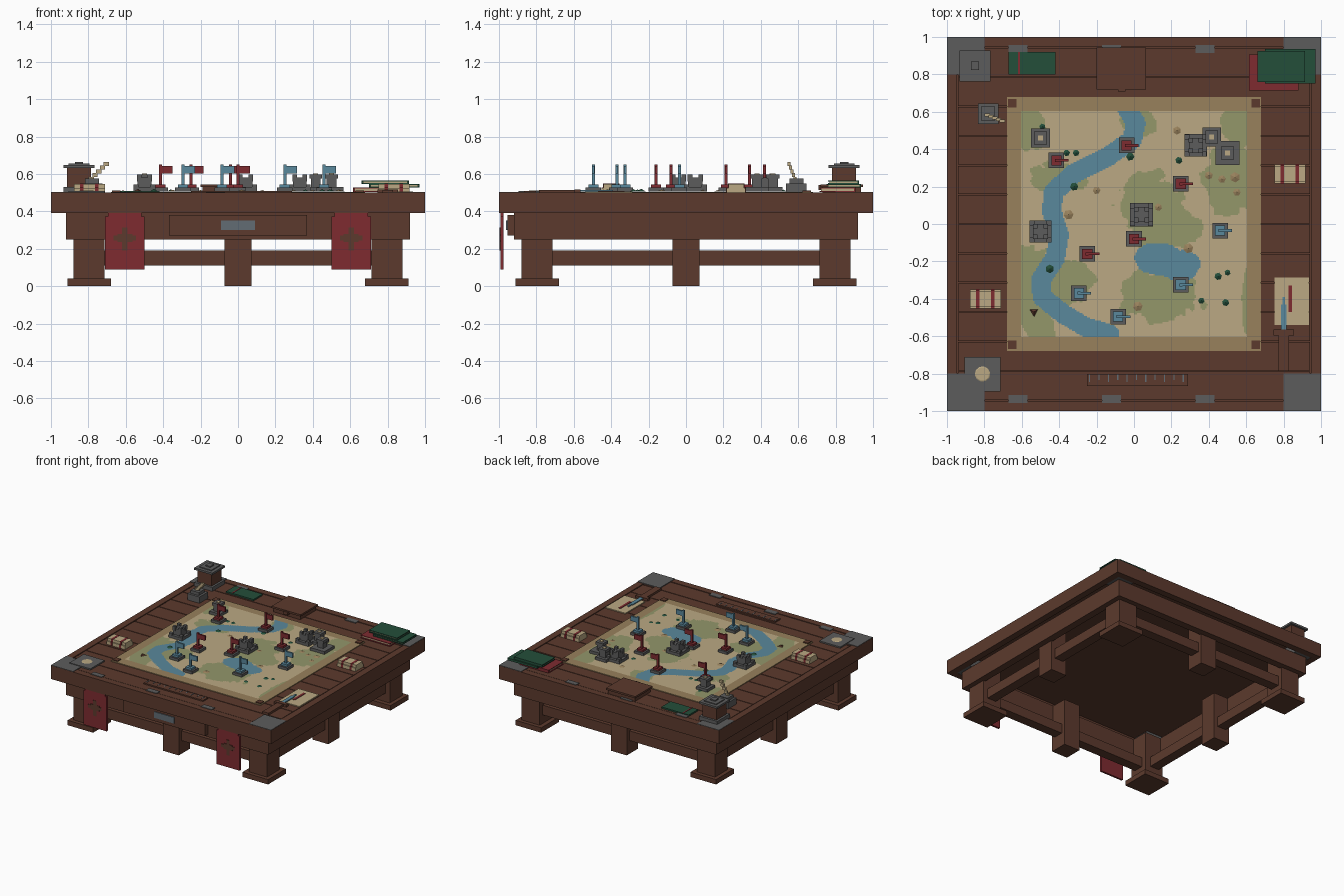
import bpy, bmesh, math, random
from mathutils import Vector, Matrix, noise

random.seed(4)


def srgb(r, g, b):
    return tuple(((c / 255 + 0.055) / 1.055) ** 2.4 if c > 10 else c / 3294 for c in (r, g, b)) + (1,)


MATS = {}
for key, rgb in {"wood brown": (92, 58, 45), "iron grey": (92, 92, 92), "map border": (152, 129, 92),
                 "parchment": (187, 169, 131), "map green": (147, 151, 106), "water blue": (90, 136, 156),
                 "banner red": (126, 43, 48), "dark green": (35, 78, 58), "steel": (98, 108, 116)}.items():
    MATS[key] = bpy.data.materials.new(key)
    MATS[key].diffuse_color = srgb(*rgb)


def finish(name, bm, *mats):
    me = bpy.data.meshes.new(name)
    bm.to_mesh(me)
    bm.free()
    for m in mats:
        me.materials.append(MATS[m])
    ob = bpy.data.objects.new(name, me)
    bpy.context.collection.objects.link(ob)
    return ob


def part(name, mat, boxes):
    """One object from boxes given as (x0, x1, y0, y1, z0, z1)."""
    bm = bmesh.new()
    for x0, x1, y0, y1, z0, z1 in boxes:
        m = Matrix.Translation(((x0 + x1) / 2, (y0 + y1) / 2, (z0 + z1) / 2)) @ \
            Matrix.Diagonal((x1 - x0, y1 - y0, z1 - z0, 1))
        bmesh.ops.create_cube(bm, size=1, matrix=m)
    return finish(name, bm, mat)


def sq(x, y, s, z0, z1):
    return (x - s / 2, x + s / 2, y - s / 2, y + s / 2, z0, z1)


def frame(r, w, z0, z1):
    """Four boards around a square of half-size r, board width w."""
    return [(-r, r, -r, -r + w, z0, z1), (-r, r, r - w, r, z0, z1),
            (-r, -r + w, -r + w, r - w, z0, z1), (r - w, r, -r + w, r - w, z0, z1)]


def cones(name, mat, spots, r, h, z, seg=6, top=0.0):
    bm = bmesh.new()
    for x, y in spots:
        k = random.uniform(0.8, 1.2)
        bmesh.ops.create_cone(bm, cap_ends=True, segments=seg, radius1=r * k, radius2=top, depth=h * k,
                              matrix=Matrix.Translation((x, y, z + h * k / 2)) @ Matrix.Rotation(k * 9, 4, "Z"))
    return finish(name, bm, mat)


S = (-1, 1)
# Table body: hollow apron and rim under a thin plank deck
part("deck", "wood brown", [(-0.95, 0.95, -0.95, 0.95, 0.47, 0.488)])
part("apron", "wood brown", frame(0.92, 0.06, 0.25, 0.392))
part("top_rim", "wood brown", frame(1, 0.054, 0.39, 0.5))
p = 1.886 / 12
part("top_planks", "wood brown", [(-0.94, 0.94, -0.943 + i * p + 0.003, -0.943 + (i + 1) * p - 0.003, 0.487, 0.498)
                                  for i in range(12)])
part("corner_caps", "iron grey", [sq(0.8995 * a, 0.8995 * b, 0.2, 0.391, 0.504) for a in S for b in S])
part("edge_clamps", "iron grey", [(x - 0.05, x + 0.05, 0.935 * b - 0.022, 0.935 * b + 0.022, 0.49, 0.504)
                                  for x in (-0.62, -0.12, 0.38) for b in S])

# Legs, feet and stretchers
part("corner_legs", "wood brown", [sq(0.797 * a, 0.797 * b, 0.165, 0.04, 0.39) for a in S for b in S])
part("feet", "wood brown", [sq(0.795 * a, 0.795 * b, 0.232, 0, 0.04) for a in S for b in S])
part("middle_legs", "wood brown", [sq(x, y, 0.145, 0, 0.39) for x, y in ((0, 0.8), (0, -0.8), (0.8, 0), (-0.8, 0))])
part("stretchers", "wood brown", [(-0.8, 0.8, 0.8 * b - 0.04, 0.8 * b + 0.04, 0.11, 0.19) for b in S] +
     [(0.8 * a - 0.04, 0.8 * a + 0.04, -0.8, 0.8, 0.11, 0.19) for a in S])

# Drawer and hanging banners at the front
part("drawer_front", "wood brown", [(-0.37, 0.37, -0.955, -0.92, 0.27, 0.38)])
part("drawer_plate", "steel", [(-0.09, 0.09, -0.962, -0.95, 0.3, 0.35)])
for a in S:
    x = 0.605 * a
    part("banner", "banner red", [(x - 0.105, x + 0.105, -0.992, -0.976, 0.09, 0.372),
                                  (x - 0.09, x + 0.09, -0.992, -0.976, 0.372, 0.395)])
    part("banner_cross", "wood brown", [(x - 0.06, x + 0.06, -0.996, -0.99, 0.245, 0.27),
                                        (x - 0.014, x + 0.014, -0.996, -0.99, 0.19, 0.315),
                                        (x - 0.04, x + 0.04, -0.996, -0.99, 0.235, 0.28)])

# Map sheet: grid coloured by river distance, lake and meadow ellipses
part("map_border", "map border", [(-0.68, 0.68, -0.68, 0.68, 0.49, 0.504)])
part("map_pins", "wood brown", [sq(0.65 * a, 0.645 * b, 0.045, 0.5, 0.511) for a in S for b in S])
RIVER = [Vector(v) for v in ((-0.05, 0.64), (0.01, 0.54), (-0.01, 0.45), (-0.14, 0.36), (-0.32, 0.27), (-0.43, 0.17),
                             (-0.44, 0.07), (-0.4, -0.06), (-0.42, -0.18), (-0.5, -0.3), (-0.49, -0.39),
                             (-0.38, -0.48), (-0.26, -0.55), (-0.13, -0.59))]
LAKE = [(0.14, -0.19, 0.13, 0.09), (0.25, -0.22, 0.1, 0.08)]
MEADOW = [(-0.57, 0.5, 0.09, 0.15), (-0.4, 0.25, 0.16, 0.08), (-0.52, -0.37, 0.15, 0.25), (-0.36, -0.3, 0.14, 0.12),
          (0.08, 0.12, 0.18, 0.15), (0.16, -0.02, 0.2, 0.11), (0.5, 0.22, 0.14, 0.18), (0.55, 0.52, 0.09, 0.1),
          (0.14, -0.38, 0.21, 0.15), (0.62, -0.45, 0.04, 0.2), (0.02, 0.55, 0.1, 0.08)]


def inside(blobs, x, y, wob):
    return any(((x - a) / r) ** 2 + ((y - b) / s) ** 2 < 1 + wob for a, b, r, s in blobs)


def river_distance(q):
    best = 9
    for a, b in zip(RIVER, RIVER[1:]):
        d = b - a
        t = min(1, max(0, (q - a).dot(d) / d.length_squared))
        best = min(best, (q - a - d * t).length)
    return best


bm = bmesh.new()
bmesh.ops.create_grid(bm, x_segments=150, y_segments=150, size=0.605, matrix=Matrix.Translation((0, 0, 0.507)))
for f in bm.faces:
    x, y, _ = f.calc_center_median()
    n = noise.noise(Vector((x * 9, y * 9, 3))) + 0.5 * noise.noise(Vector((x * 25, y * 25, 1)))
    if river_distance(Vector((x, y))) < 0.052 or inside(LAKE, x, y, n * 0.3):
        f.material_index = 2
    elif inside(MEADOW, x, y, n * 0.7):
        f.material_index = 1
finish("map_sheet", bm, "parchment", "map green", "water blue")

# Map scenery
cones("trees", "dark green", [(-0.31, 0.38), (-0.49, 0.52), (0.24, 0.34), (0.36, -0.41), (0.5, -0.26), (0.49, -0.42),
                              (-0.45, -0.24), (-0.32, 0.2), (-0.02, 0.36), (-0.36, 0.38), (0.45, -0.28)],
      0.02, 0.012, 0.507)
cones("hills", "map border", [(0.4, 0.26), (0.55, 0.17), (0.13, 0.09), (0.47, 0.24), (0.54, 0.25), (0.29, -0.13),
                              (0.02, -0.44), (-0.35, 0.05), (-0.2, 0.18), (0.23, 0.5)], 0.024, 0.008, 0.507)
cones("tent", "wood brown", [(-0.535, -0.47)], 0.024, 0.012, 0.507, 3)

# Castles and watch towers
for x, y, s in ((-0.5, -0.04, 0.12), (0.04, 0.05, 0.125), (0.33, 0.42, 0.12)):
    k = s * 0.38
    part("castle_piece", "iron grey", [sq(x, y, s, 0.505, 0.53), sq(x, y, s * 0.62, 0.53, 0.58)] +
         [sq(x + k * a, y + k * b, s * 0.22, 0.53, 0.545) for a in S for b in S] +
         [sq(x + k * 0.6 * a, y + k * 0.6 * b, s * 0.2, 0.56, 0.597) for a in S for b in S])
for x, y, s in ((-0.5, 0.46, 0.1), (0.415, 0.465, 0.1), (0.5, 0.38, 0.13)):
    part("tower_piece", "iron grey", [sq(x, y, s, 0.505, 0.53), sq(x, y, 0.052, 0.53, 0.575),
                                      sq(x, y, 0.068, 0.575, 0.597)])
    part("tower_top", "parchment", [sq(x, y, 0.026, 0.59, 0.602)])

# Army markers with flags
ARMIES = {"banner red": ((-0.415, 0.34), (-0.04, 0.42), (0.25, 0.215), (0, -0.08), (-0.25, -0.16)),
          "water blue": ((0.46, -0.035), (-0.295, -0.37), (0.25, -0.325), (-0.085, -0.495))}
for mat, spots in ARMIES.items():
    for x, y in spots:
        part("marker_base", "iron grey", [sq(x, y, 0.083, 0.505, 0.528)])
        part("marker_flag", mat, [sq(x, y, 0.054, 0.528, 0.545), sq(x, y, 0.016, 0.545, 0.65),
                                  (x, x + 0.065, y - 0.007, y + 0.007, 0.603, 0.642)])

# Lantern
x, y = -0.85, 0.845
part("lantern_frame", "iron grey", [sq(x, y, 0.165, 0.497, 0.53), sq(x, y, 0.165, 0.632, 0.648),
                                    sq(x, y, 0.11, 0.648, 0.655), sq(x, y, 0.045, 0.655, 0.664)])
part("lantern_body", "wood brown", [sq(x, y, 0.13, 0.53, 0.632)])

# Inkwell and quill
part("inkwell", "iron grey", [sq(-0.78, 0.59, 0.11, 0.497, 0.55), sq(-0.78, 0.59, 0.075, 0.55, 0.575)])
a, b = Vector((-0.785, 0.582, 0.575)), Vector((-0.705, 0.55, 0.655))
part("quill", "parchment", [(q.x - 0.014, q.x + 0.014, q.y - 0.008, q.y + 0.008, q.z - 0.012, q.z + 0.01)
                            for q in (a.lerp(b, i / 4) for i in range(5))])


# Books and chest along the back
def book(mat, x0, x1, y0, y1, z0, z1):
    part("book_cover", mat, [(x0, x1, y0, y1, z0, z0 + 0.006), (x0, x1, y0, y1, z1 - 0.006, z1),
                             (x0, x1, y1 - 0.008, y1, z0, z1)])
    part("book_pages", "parchment", [(x0 + 0.008, x1 - 0.008, y0 + 0.008, y1 - 0.006, z0 + 0.005, z1 - 0.005)])


book("banner red", 0.615, 0.88, 0.715, 0.905, 0.503, 0.528)
book("dark green", 0.7, 0.97, 0.752, 0.935, 0.528, 0.546)
book("dark green", 0.66, 0.915, 0.758, 0.925, 0.546, 0.566)
part("flat_book", "dark green", [(-0.67, -0.42, 0.8, 0.92, 0.495, 0.51)])
part("book_ribbon", "banner red", [(-0.62, -0.61, 0.8, 0.92, 0.509, 0.512)])
part("chest", "wood brown", [(-0.19, 0.055, 0.73, 0.935, 0.497, 0.53), (-0.2, 0.065, 0.72, 0.945, 0.53, 0.545),
                             (-0.085, -0.045, 0.708, 0.73, 0.515, 0.54)])

# Scroll bundles with red ties
for x, y in ((-0.795, -0.4), (0.833, 0.268)):
    part("scroll_bundle", "parchment", [(x - 0.083, x + 0.083, y - 0.051, y + 0.051, 0.497, 0.525),
                                        (x - 0.083, x + 0.083, y - 0.042, y + 0.042, 0.525, 0.547)])
    part("scroll_ties", "banner red", [(x + d - 0.009, x + d + 0.009, y - w, y + w, 0.497, z) for d in (-0.04, 0.04)
                                       for w, z in ((0.053, 0.527), (0.044, 0.549))])

# Letter and dagger
part("letter", "parchment", [(0.75, 0.935, -0.54, -0.285, 0.495, 0.506)])
part("letter_mark", "banner red", [(0.825, 0.845, -0.47, -0.33, 0.505, 0.51)])
part("dagger_blade", "water blue", [(0.785, 0.815, -0.57, -0.43, 0.505, 0.514),
                                    (0.793, 0.807, -0.43, -0.39, 0.505, 0.514)])
part("dagger_handle", "wood brown", [(0.745, 0.855, -0.595, -0.565, 0.497, 0.518),
                                     (0.772, 0.828, -0.785, -0.595, 0.497, 0.515)])

# Ruler with ticks
part("ruler", "wood brown", [(-0.25, 0.29, -0.867, -0.803, 0.495, 0.508)])
part("ruler_ticks", "steel", [(-0.24 + i * 0.05, -0.234 + i * 0.05, -0.845 + 0.012 * (i % 2), -0.805, 0.507, 0.51)
                              for i in range(11)])

# Candle tray
part("candle_tray", "iron grey", [(-0.905, -0.715, -0.895, -0.71, 0.497, 0.509)])
cones("candle_stub", "parchment", [(-0.81, -0.802)], 0.04, 0.003, 0.508, 10, 0.036)
